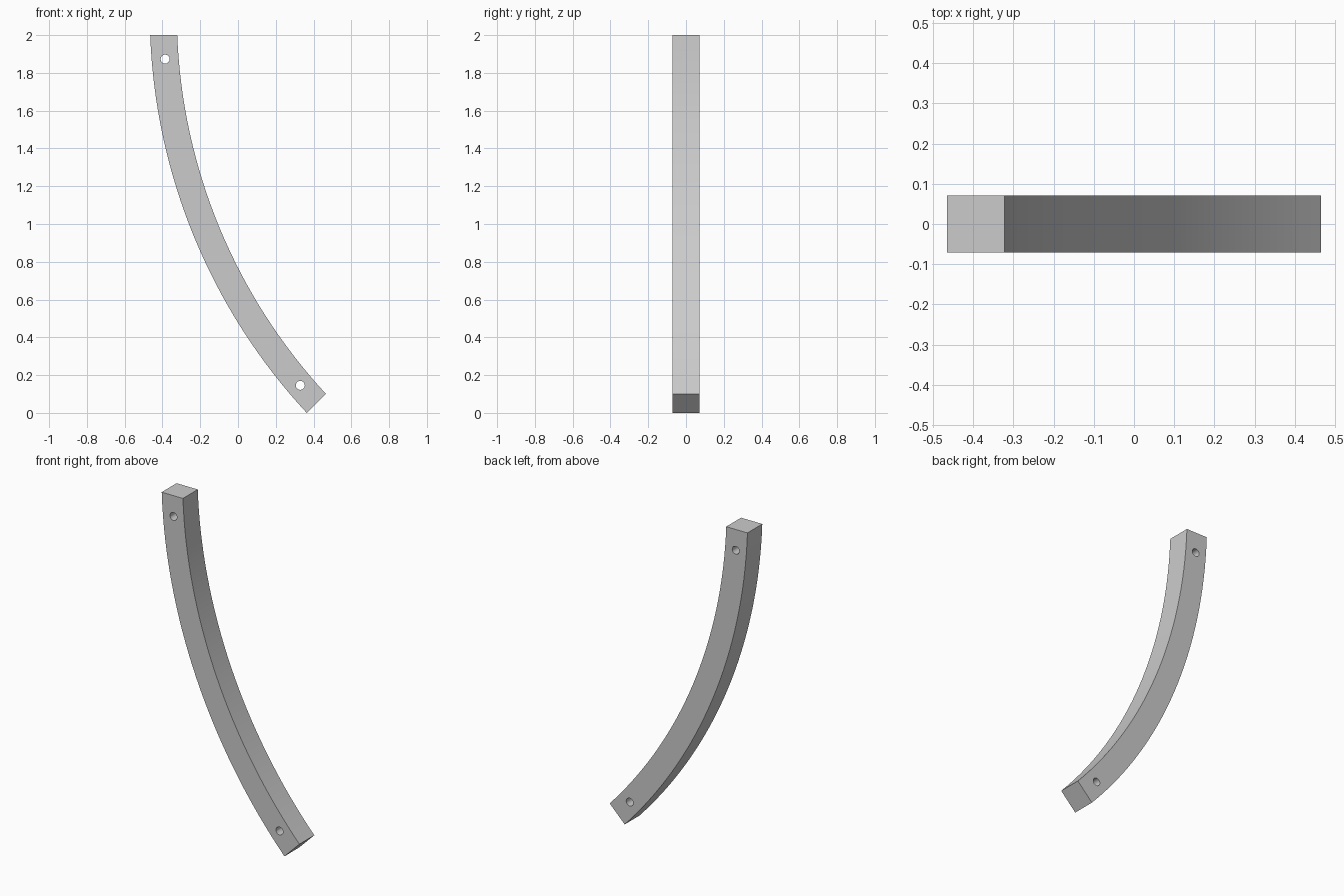
import bpy, bmesh
from math import asin, sin, cos, radians, degrees, pi

OUTER = 3.113            # outer arc radius
SIZE = 0.143             # square section
RISE = 0.117             # arc centre above the level top cut
CENTRE_X, CENTRE_Z = 2.646, 2.0 + RISE
CUT_ANGLE = 45           # angle between the two end cuts
SEGMENTS = 32
HOLE_RADIUS, HOLE_ANGLE = 0.024, 4.6

cube = bpy.data.objects.get("Cube")
if cube:
    bpy.data.objects.remove(cube, do_unlink=True)

grey = bpy.data.materials.new("plain grey")
grey.use_nodes = True
colour = (0.6, 0.6, 0.6, 1)
grey.diffuse_color = colour
grey.node_tree.nodes["Principled BSDF"].inputs["Base Color"].default_value = colour


def on_arc(radius, angle, y=0):
    a = radians(angle)
    return (CENTRE_X - radius * cos(a), y, CENTRE_Z - radius * sin(a))


def along_bar(radius, t):
    """Angle at fraction t between the two straight end cuts."""
    start = degrees(asin(RISE / radius))
    return start + (CUT_ANGLE - 2 * start) * t


# Curved bar: square sections swept along the arc
bm = bmesh.new()
inner, half = OUTER - SIZE, SIZE / 2
corners = [(OUTER, -half), (inner, -half), (inner, half), (OUTER, half)]
rings = []
for i in range(SEGMENTS + 1):
    rings.append([bm.verts.new(on_arc(r, along_bar(r, i / SEGMENTS), y)) for r, y in corners])
for a, b in zip(rings, rings[1:]):
    for j in range(4):
        k = (j + 1) % 4
        bm.faces.new((a[j], a[k], b[k], b[j]))
bm.faces.new(rings[0])
bm.faces.new(rings[-1])
bmesh.ops.recalc_face_normals(bm, faces=bm.faces)
mesh = bpy.data.meshes.new("curved_brace")
bm.to_mesh(mesh)
bm.free()
mesh.materials.append(grey)
brace = bpy.data.objects.new("curved_brace", mesh)
bpy.context.collection.objects.link(brace)

# Bolt holes drilled through both ends
cutters = []
for angle in (HOLE_ANGLE, CUT_ANGLE - HOLE_ANGLE):
    bpy.ops.mesh.primitive_cylinder_add(vertices=16, radius=HOLE_RADIUS, depth=SIZE * 2,
                                        location=on_arc(OUTER - half, angle),
                                        rotation=(pi / 2, 0, 0))
    cutter = bpy.context.object
    cutter.name = "hole_cutter"
    cutter.hide_render = True
    cutter.data.materials.append(grey)
    cutters.append(cutter)
    cut = brace.modifiers.new("bolt_hole", 'BOOLEAN')
    cut.operation, cut.solver, cut.object = 'DIFFERENCE', 'EXACT', cutter

bpy.ops.object.select_all(action='DESELECT')
brace.select_set(True)
bpy.context.view_layer.objects.active = brace
for name in [m.name for m in brace.modifiers]:
    bpy.ops.object.modifier_apply(modifier=name)
for cutter in cutters:
    bpy.data.objects.remove(cutter, do_unlink=True)
bpy.ops.object.shade_smooth_by_angle(angle=radians(30))
